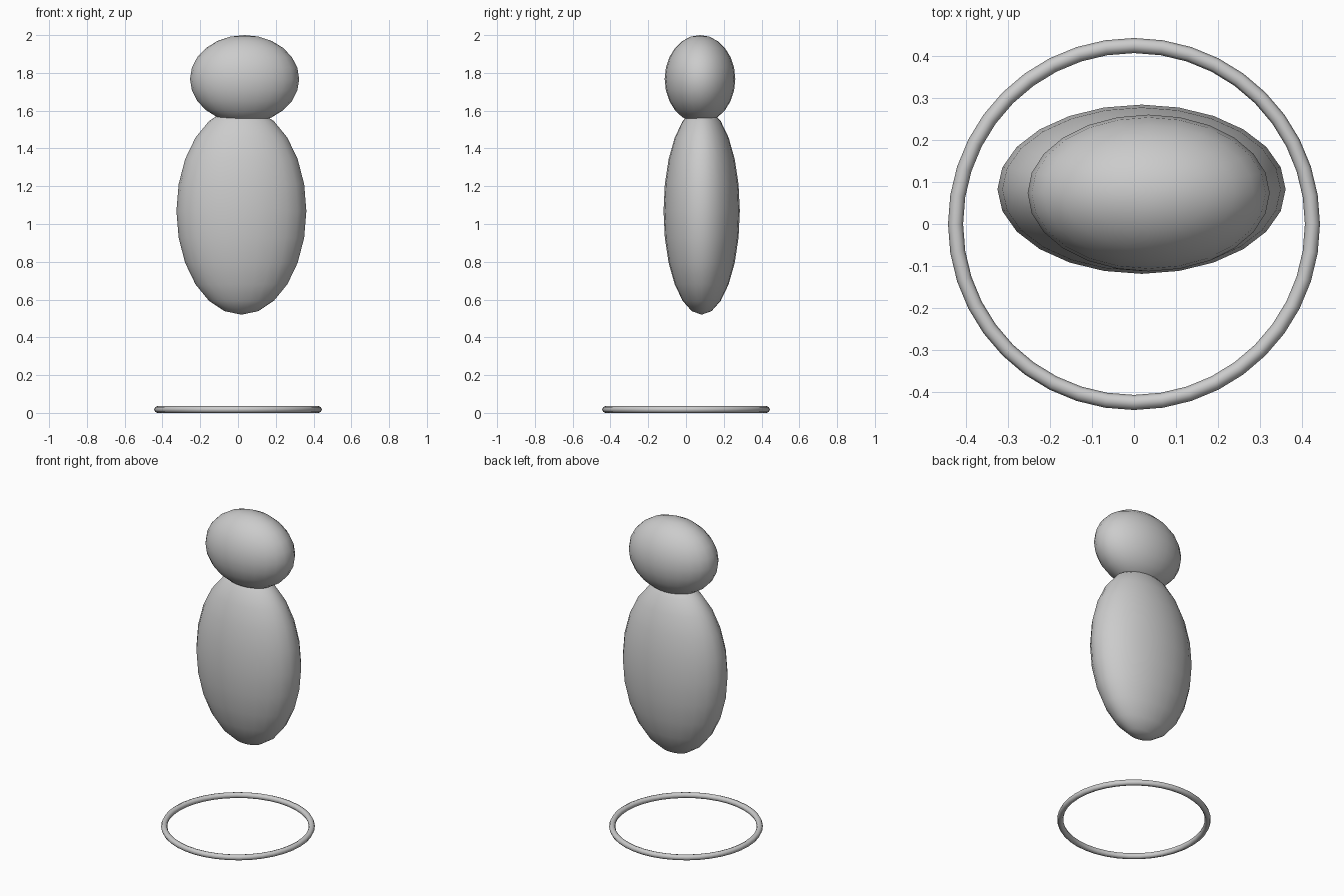
import bpy

if "Cube" in bpy.data.objects:
    bpy.data.objects.remove(bpy.data.objects["Cube"])


def smooth(obj, name):
    obj.name = name
    bpy.ops.object.shade_smooth()


def ellipsoid(name, centre, radii):
    bpy.ops.mesh.primitive_uv_sphere_add(segments=24, ring_count=12, radius=1, location=centre)
    obj = bpy.context.object
    obj.scale = radii
    bpy.ops.object.transform_apply(location=False, rotation=False, scale=True)
    smooth(obj, name)


# Floating figure: tall flattened body and wide head
ellipsoid("body", (0.018, 0.083, 1.069), (0.344, 0.202, 0.549))
ellipsoid("head", (0.035, 0.074, 1.767), (0.289, 0.187, 0.233))

# Thin ring on the ground
bpy.ops.mesh.primitive_torus_add(major_radius=0.426, minor_radius=0.018,
                                 major_segments=40, minor_segments=8,
                                 location=(0, 0, 0.018))
smooth(bpy.context.object, "ground_ring")
